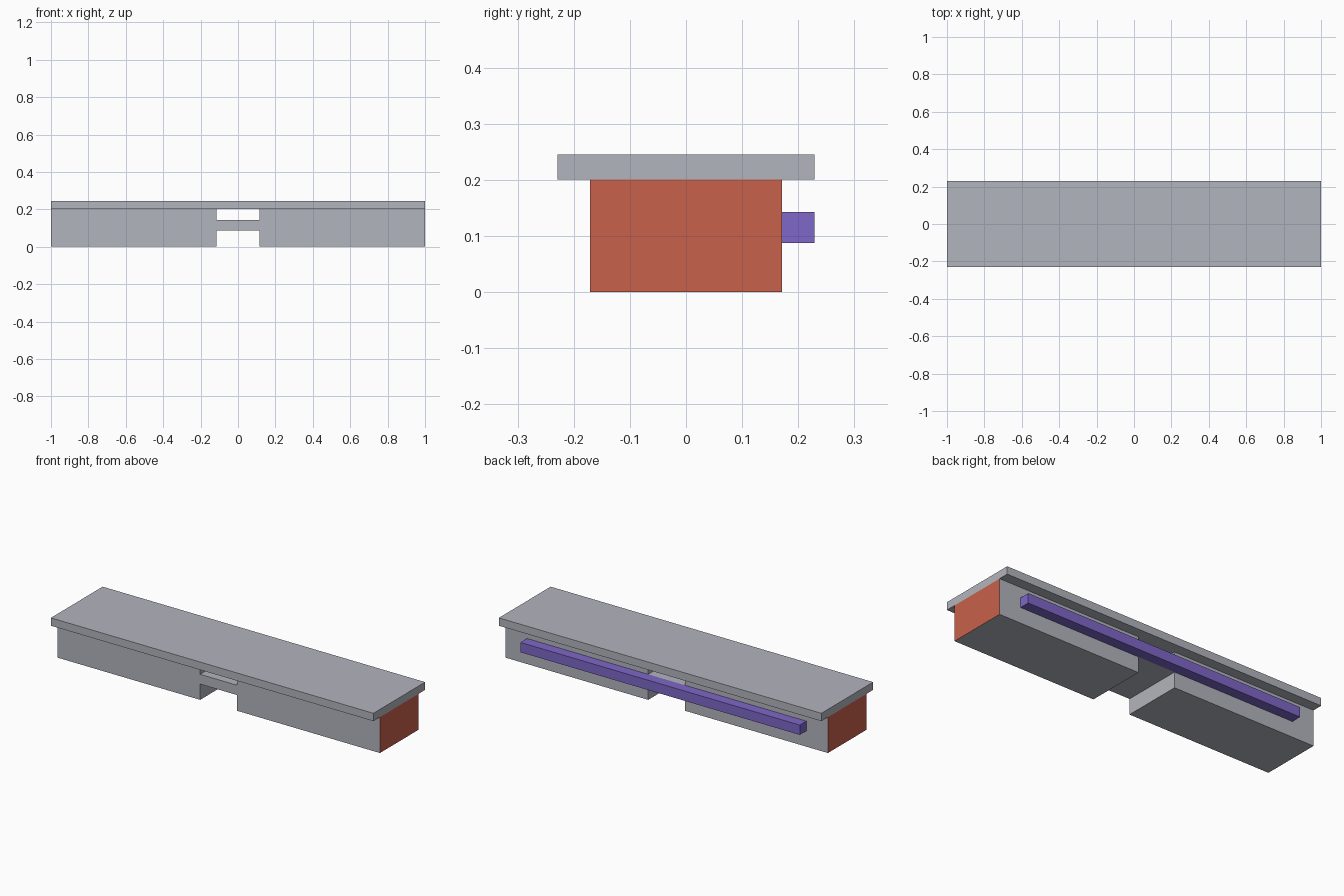
import bpy
import bmesh
from mathutils import Vector

cube = bpy.data.objects.get("Cube")
if cube:
    bpy.data.objects.remove(cube, do_unlink=True)


def make_material(name, rgb):
    mat = bpy.data.materials.new(name)
    mat.use_nodes = True
    color = (*rgb, 1.0)
    mat.diffuse_color = color
    mat.node_tree.nodes["Principled BSDF"].inputs["Base Color"].default_value = color
    return mat


def make_box(name, low, high, *materials):
    """Box between two opposite corners, origin at its middle."""
    low, high = Vector(low), Vector(high)
    bm = bmesh.new()
    bmesh.ops.create_cube(bm, size=1)
    bmesh.ops.scale(bm, vec=high - low, verts=bm.verts)
    mesh = bpy.data.meshes.new(name)
    bm.to_mesh(mesh)
    bm.free()
    for mat in materials:
        mesh.materials.append(mat)
    obj = bpy.data.objects.new(name, mesh)
    obj.location = (low + high) / 2
    bpy.context.collection.objects.link(obj)
    return obj


grey = make_material("grey", (0.45, 0.46, 0.51))
orange = make_material("burnt_orange", (0.58, 0.12, 0.07))
purple = make_material("purple", (0.21, 0.135, 0.58))

HALF = 1.0          # half length
TOP_Y = 0.229       # half depth of the top
BODY_Y = 0.171      # half depth of the body
GAP = 0.115         # half width of the central gap
BODY_Z = 0.201      # underside of the top
RAIL_LOW, RAIL_HIGH = 0.088, 0.143

# Overhanging top slab
make_box("top_slab", (-HALF, -TOP_Y, BODY_Z), (HALF, TOP_Y, 0.245), grey)

# Two body blocks, each with an orange outer end
for name, side in (("left_block", 1), ("right_block", -1)):
    x0, x1 = sorted((side * GAP, side * HALF))
    block = make_box(name, (x0, -BODY_Y, 0), (x1, BODY_Y, BODY_Z), grey, orange)
    for face in block.data.polygons:
        if face.normal.x * side > 0.9:
            face.material_index = 1

# Bridge joining the blocks
make_box("bridge", (-GAP, -BODY_Y, RAIL_LOW), (GAP, BODY_Y, RAIL_HIGH), grey)

# Long rail along the back
make_box("back_rail", (-0.866, BODY_Y, RAIL_LOW), (0.866, TOP_Y, RAIL_HIGH), purple)
